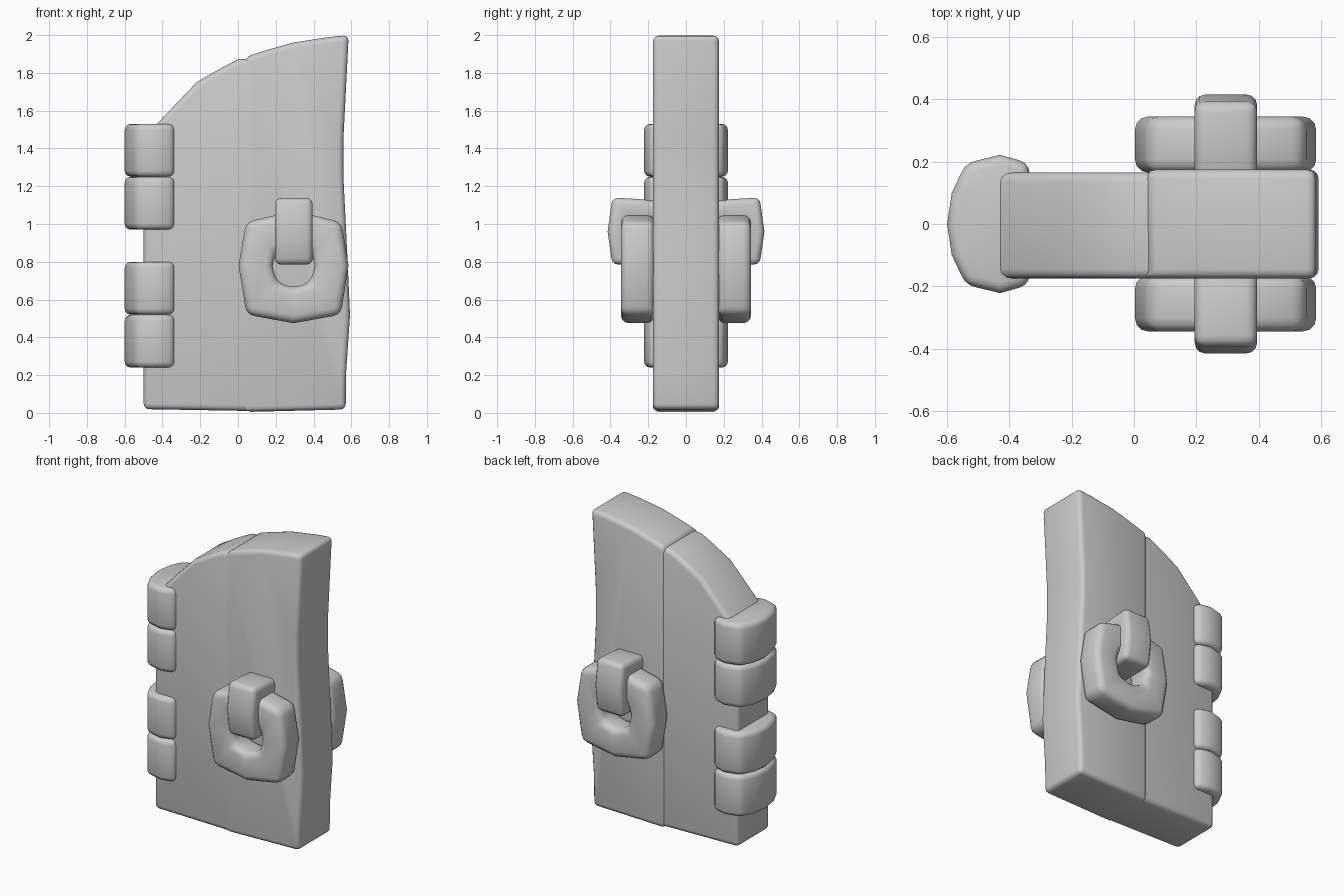
import bpy
import bmesh
import math

cube = bpy.data.objects.get("Cube")
if cube:
    bpy.data.objects.remove(cube)

grey = bpy.data.materials.new("plain grey")
grey.use_nodes = True
grey.diffuse_color = (0.6, 0.6, 0.6, 1)
grey.node_tree.nodes["Principled BSDF"].inputs["Base Color"].default_value = (0.6, 0.6, 0.6, 1)


def finish(bm, name, bevel, keep_sharp=None, mirror=False, segments=3):
    """Round the hard edges of a part and add it to the scene."""
    bmesh.ops.recalc_face_normals(bm, faces=bm.faces)
    edges = [e for e in bm.edges if e.calc_face_angle(0) > math.radians(32)
             and not (keep_sharp and all(keep_sharp(v.co) for v in e.verts))]
    bmesh.ops.bevel(bm, geom=edges, offset=bevel, segments=segments, profile=0.5,
                    affect='EDGES', clamp_overlap=True)
    mesh = bpy.data.meshes.new(name)
    bm.to_mesh(mesh)
    bm.free()
    mesh.materials.append(grey)
    obj = bpy.data.objects.new(name, mesh)
    bpy.context.collection.objects.link(obj)
    if mirror:
        mod = obj.modifiers.new("other side", 'MIRROR')
        mod.use_axis = (False, True, False)
    bpy.ops.object.select_all(action='DESELECT')
    bpy.context.view_layer.objects.active = obj
    obj.select_set(True)
    bpy.ops.object.shade_smooth_by_angle(angle=math.radians(40))
    return obj


def prism(outline, place, low, high):
    """Extrude an outline between two depths; place maps (a, b, depth) to xyz."""
    bm = bmesh.new()
    ends = [[bm.verts.new(place(a, b, d)) for a, b in outline] for d in (low, high)]
    bm.faces.new(ends[0])
    bm.faces.new(ends[1])
    n = len(outline)
    for i in range(n):
        j = (i + 1) % n
        bm.faces.new((ends[0][i], ends[0][j], ends[1][j], ends[1][i]))
    return bm


def along_y(a, b, d):
    return (a, d, b)


def along_z(a, b, d):
    return (a, b, d)


def along_x(a, b, d):
    return (d, a, b)


# Door: two planks, flush on the front with a seam on the back
SEAM = 0.04
hinge_plank = [(-0.5, 0.02), (SEAM + 0.03, 0.01), (SEAM + 0.03, 1.875), (0, 1.872),
               (-0.1, 1.82), (-0.22, 1.75), (-0.42, 1.54), (-0.5, 1.45)]
bm = prism(hinge_plank, along_y, -0.175, 0.165)
finish(bm, "hinge_side_plank", 0.03, lambda c: c.x > SEAM)

latch_plank = [(SEAM, 0.005), (0.57, 0.018), (0.573, 0.22), (0.593, 0.52), (0.578, 0.85),
               (0.558, 1.25), (0.558, 1.45), (0.586, 2.0), (0.47, 1.988),
               (0.29, 1.96), (0.15, 1.92), (SEAM, 1.885)]
bm = prism(latch_plank, along_y, -0.175, 0.175)
finish(bm, "latch_side_plank", 0.03, lambda c: c.x < SEAM + 0.01 and c.y < 0)

# Hinges: two stacked knuckles each, wrapped round the door edge
half = [(-0.335, 0.195), (-0.43, 0.222), (-0.54, 0.195), (-0.585, 0.1)]
knuckle = half + [(-0.6, 0)] + [(x, -y) for x, y in reversed(half)]
for hinge, middle in (("lower", 0.52), ("upper", 1.25)):
    for part, side in (("bottom", -1), ("top", 1)):
        low, high = sorted((middle, middle + side * 0.28))
        bm = prism(knuckle, along_z, low, high)
        finish(bm, f"{hinge}_hinge_{part}_knuckle", 0.032)

# Ring handles on both sides of the door
outer = [(0.003, 0.78), (0.042, 1.01), (0.2, 1.047), (0.39, 1.047),
         (0.548, 1.01), (0.585, 0.78), (0.545, 0.52), (0.295, 0.475), (0.045, 0.52)]
inner = [(0.183, 0.78), (0.2, 0.85), (0.24, 0.87), (0.35, 0.87),
         (0.39, 0.85), (0.405, 0.78), (0.385, 0.69), (0.295, 0.662), (0.205, 0.69)]
bm = bmesh.new()
loops = [[bm.verts.new((x, y, z)) for x, z in path]
         for path, y in ((outer, 0.165), (outer, 0.345), (inner, 0.345), (inner, 0.165))]
for k in range(4):
    a, b = loops[k], loops[(k + 1) % 4]
    for i in range(len(outer)):
        j = (i + 1) % len(outer)
        bm.faces.new((a[i], a[j], b[j], b[i]))
finish(bm, "ring_handles", 0.042, mirror=True)

# Staples that hold the rings to the door
staple = [(0.14, 1.12), (0.25, 1.132), (0.39, 1.14), (0.415, 0.96), (0.39, 0.785),
          (0.14, 0.785), (0.14, 0.88), (0.3, 0.88), (0.3, 1.02), (0.14, 1.02)]
bm = prism(staple, along_x, 0.195, 0.395)
finish(bm, "ring_staples", 0.032, mirror=True)
